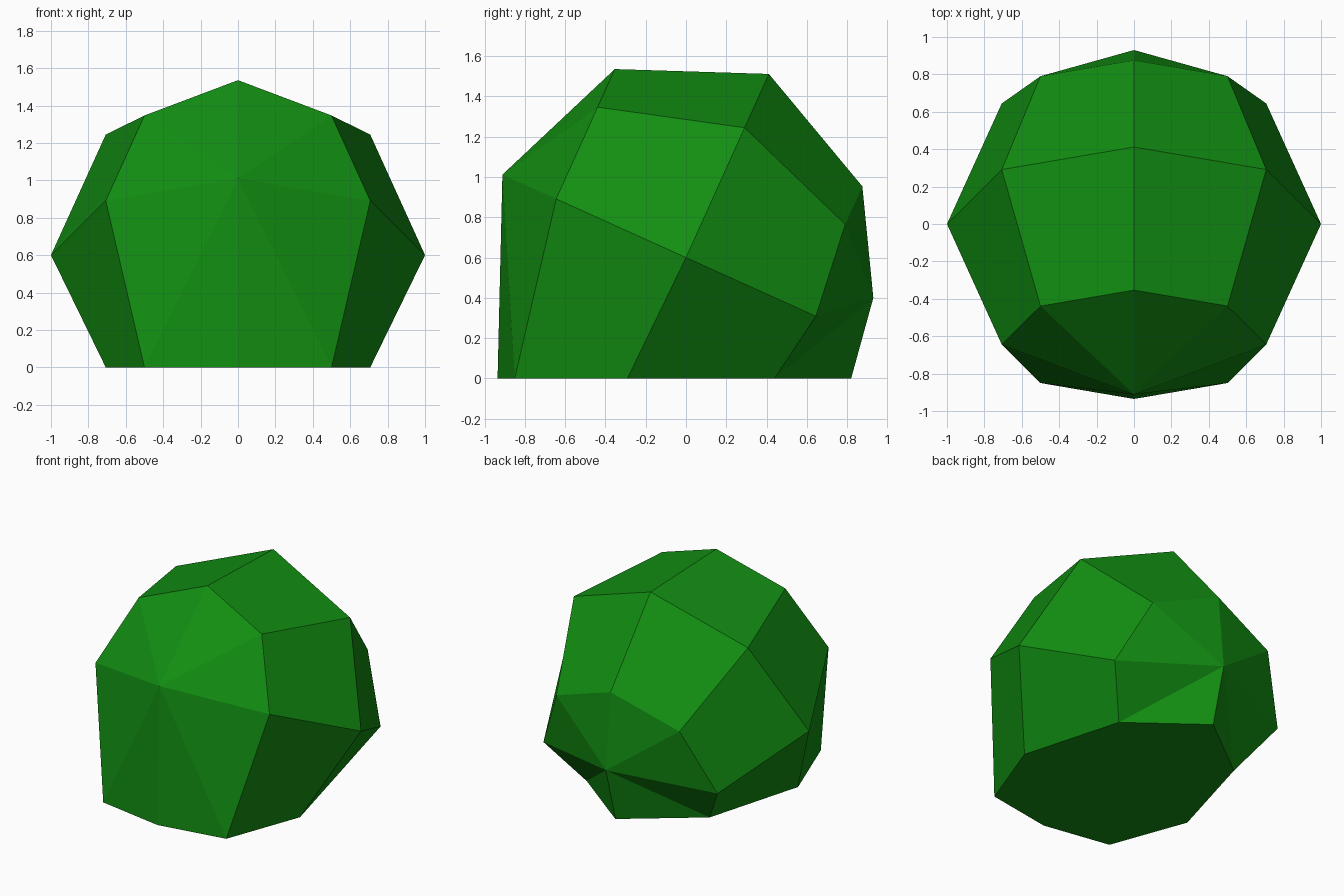
import bpy
import bmesh
import math
from mathutils import Matrix, Vector

if "Cube" in bpy.data.objects:
    bpy.data.objects.remove(bpy.data.objects["Cube"], do_unlink=True)

# Leaf green colour
green = bpy.data.materials.new("leaf_green")
green.use_nodes = True
colour = (0.006, 0.27, 0.006, 1.0)
green.diffuse_color = colour
green.node_tree.nodes["Principled BSDF"].inputs["Base Color"].default_value = colour

# Faceted ball, its poles tilted towards front and back
TILT = math.radians(65.7)
bm = bmesh.new()
bmesh.ops.create_uvsphere(bm, u_segments=8, v_segments=4, radius=1.0)

for v in bm.verts:
    x, y, z = v.co
    on_middle = abs(x) < 0.01
    back = z < -0.1
    pos = Matrix.Rotation(TILT, 3, "X") @ v.co + Vector((0, 0, 0.6))
    # Underside flattened onto the ground
    if y < -0.1:
        pos.z = 0.0
        if back and on_middle:
            pos.y = 0.82
    # Back pole lifted, upper back ring pulled in
    elif z < -0.9:
        pos.y, pos.z = 0.93, 0.40
    elif back and y > 0.1:
        pos.y -= 0.06
    v.co = pos

bmesh.ops.recalc_face_normals(bm, faces=bm.faces)
mesh = bpy.data.meshes.new("bush")
bm.to_mesh(mesh)
bm.free()
mesh.materials.append(green)
bush = bpy.data.objects.new("bush", mesh)
bpy.context.collection.objects.link(bush)
